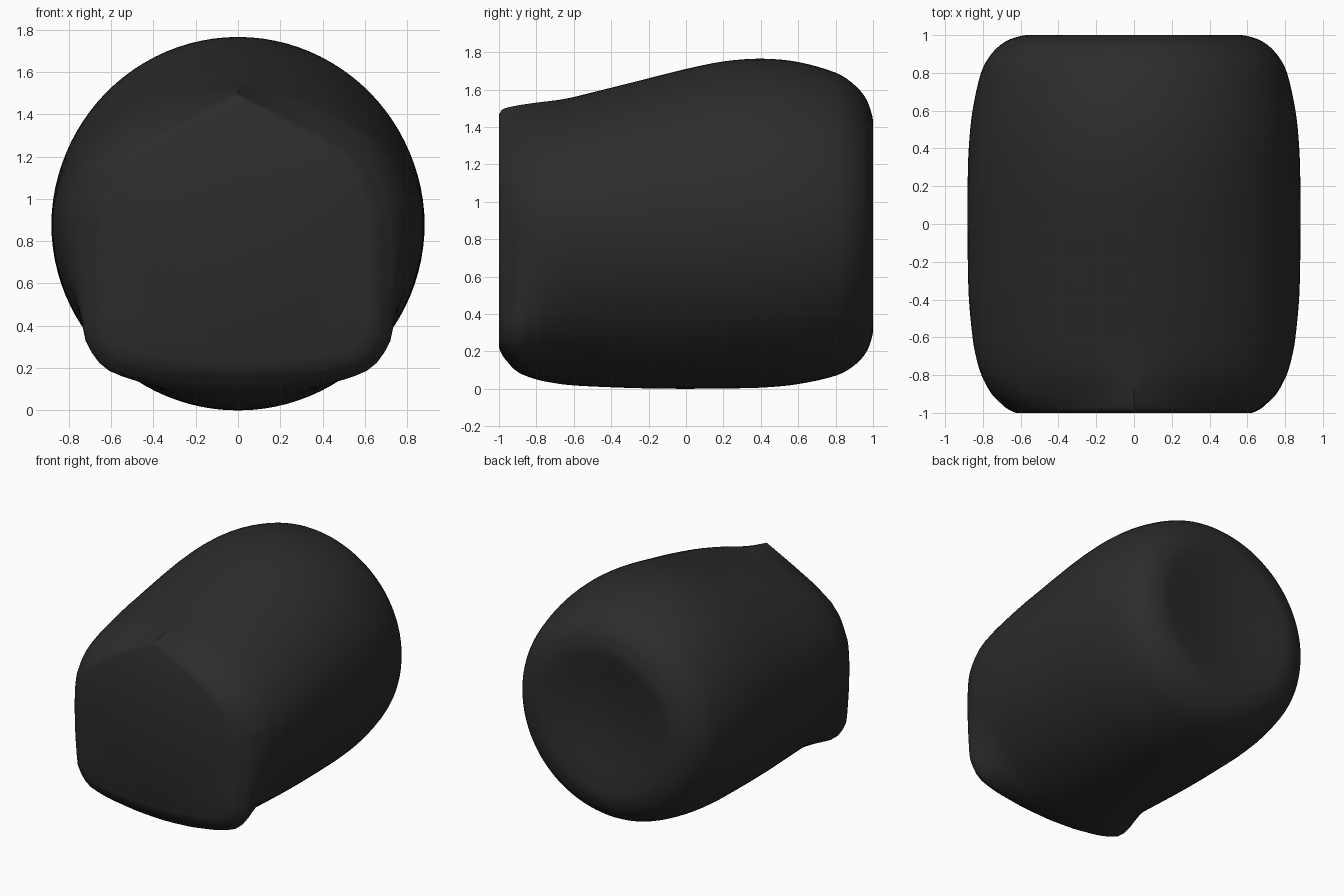
import bpy, bmesh, math

if "Cube" in bpy.data.objects:
    bpy.data.objects.remove(bpy.data.objects["Cube"])

CZ = 0.88      # height of the body's axis
SEGS = 96
SUB = 4

# Flat front face: right half of a rounded pentagon, bottom to apex (x, z)
FACE = [(0, .20), (.2, .205), (.4, .225), (.53, .255), (.6, .31), (.64, .4),
        (.645, .6), (.64, .8), (.63, .95), (.58, 1.1), (.52, 1.18),
        (.4, 1.27), (.2, 1.38), (0, 1.48)]

# Stations along the body: y, half width, top z, bottom z, pentagon blend
STATIONS = [
    (-1.0, .62, 1.465, .22, 1), (-.985, .655, 1.49, .185, 1),
    (-.96, .69, 1.502, .15, .97), (-.9, .755, 1.515, .09, .8),
    (-.8, .81, 1.53, .05, .4), (-.7, .838, 1.542, .03, .15),
    (-.6, .855, 1.56, .018, .04), (-.4, .874, 1.61, .008, 0),
    (-.2, .88, 1.66, .002, 0), (0, .882, 1.71, 0, 0),
    (.2, .881, 1.75, .002, 0), (.4, .875, 1.765, .006, 0),
    (.6, .855, 1.747, .025, 0), (.8, .81, 1.69, .07, 0),
    (.9, .755, 1.625, .125, 0), (.96, .69, 1.555, .19, 0),
    (.99, .62, 1.48, .26, 0), (1.0, .55, 1.41, .33, 0),
    # shallow dish in the rear end
    (.985, .42, 1.29, .47, 0), (.96, .25, 1.12, .64, 0), (.945, .06, .94, .82, 0)]


def ellipse_radius(a, w, t, b):
    h = t - CZ if math.sin(a) >= 0 else CZ - b
    return 1 / math.hypot(math.cos(a) / w, math.sin(a) / h)


def face_radius(a):
    dx, dz = abs(math.cos(a)), math.sin(a)
    for (x0, z0), (x1, z1) in zip(FACE, FACE[1:]):
        c0 = x0 * dz - (z0 - CZ) * dx
        c1 = x1 * dz - (z1 - CZ) * dx
        if c0 >= -1e-9 and c1 <= 1e-9:
            f = c0 / (c0 - c1)
            return math.hypot(x0 + f * (x1 - x0), z0 + f * (z1 - z0) - CZ)
    return CZ - FACE[0][1]


def catmull(p0, p1, p2, p3, t):
    return [.5 * (2 * b + (c - a) * t + (2 * a - 5 * b + 4 * c - d) * t * t
                  + (3 * b - a - 3 * c + d) * t ** 3)
            for a, b, c, d in zip(p0, p1, p2, p3)]


# Smoothly refined stations
rows = []
last = len(STATIONS) - 1
for i in range(last):
    p = [STATIONS[min(max(i + k, 0), last)] for k in (-1, 0, 1, 2)]
    rows += [catmull(*p, s / SUB) for s in range(SUB)]
rows.append(STATIONS[-1])

angles = [math.tau * (i + .0) / SEGS - math.pi / 2 for i in range(SEGS)]
ratios = [face_radius(a) / ellipse_radius(a, .64, 1.48, .2) for a in angles]

# Lofted body
bm = bmesh.new()
rings = []
for y, w, t, b, k in rows:
    ring = []
    for a, q in zip(angles, ratios):
        r = ellipse_radius(a, w, t, b) * (1 + k * (q - 1))
        ring.append(bm.verts.new((r * math.cos(a), max(-1, min(1, y)),
                                  max(0, CZ + r * math.sin(a)))))
    rings.append(ring)
for r0, r1 in zip(rings, rings[1:]):
    for i in range(SEGS):
        j = (i + 1) % SEGS
        bm.faces.new((r0[i], r0[j], r1[j], r1[i]))
bm.faces.new(rings[0])
bm.faces.new(rings[-1])
bmesh.ops.recalc_face_normals(bm, faces=bm.faces)

mesh = bpy.data.meshes.new("rounded_body")
bm.to_mesh(mesh)
bm.free()
body = bpy.data.objects.new("rounded_body", mesh)
bpy.context.collection.objects.link(body)

# Dark material
mat = bpy.data.materials.new("dark_rubber")
mat.diffuse_color = (.025, .025, .025, 1)
mat.use_nodes = True
mat.node_tree.nodes["Principled BSDF"].inputs["Base Color"].default_value = mat.diffuse_color
mesh.materials.append(mat)

# Smooth sides with a crisp front face edge
bpy.context.view_layer.objects.active = body
body.select_set(True)
bpy.ops.object.shade_smooth_by_angle(angle=math.radians(35))
